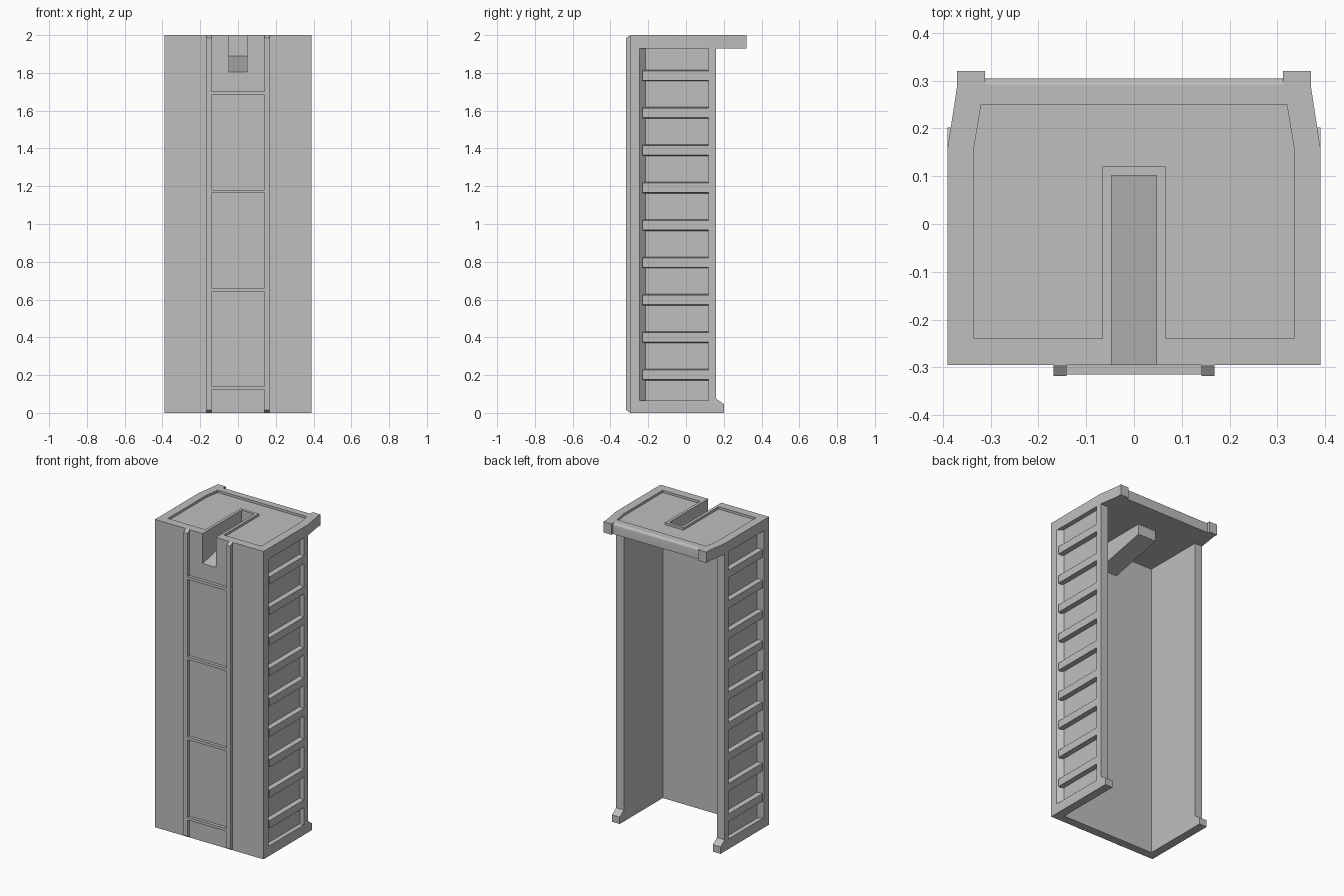
import bpy, bmesh, math
from mathutils import Vector

cube = bpy.data.objects.get("Cube")
if cube:
    bpy.data.objects.remove(cube, do_unlink=True)

grey = bpy.data.materials.new("plain_grey")
grey.use_nodes = True
COLOUR = (0.52, 0.52, 0.52, 1)
grey.diffuse_color = COLOUR
grey.node_tree.nodes["Principled BSDF"].inputs["Base Color"].default_value = COLOUR


def prism(name, outline, axis, lo, hi):
    """Extrude a flat outline along an axis; the outline lists the other two axes in order."""
    bm = bmesh.new()
    verts = []
    for point in outline:
        co = list(point)
        co.insert("xyz".index(axis), lo)
        verts.append(bm.verts.new(co))
    face = bm.faces.new(verts)
    grown = bmesh.ops.extrude_face_region(bm, geom=[face])["geom"]
    shift = Vector([hi - lo if a == axis else 0 for a in "xyz"])
    bmesh.ops.translate(bm, vec=shift, verts=[g for g in grown if isinstance(g, bmesh.types.BMVert)])
    bmesh.ops.recalc_face_normals(bm, faces=bm.faces)
    mesh = bpy.data.meshes.new(name)
    bm.to_mesh(mesh)
    bm.free()
    mesh.materials.append(grey)
    obj = bpy.data.objects.new(name, mesh)
    bpy.context.collection.objects.link(obj)
    return obj


def box(name, x, y, z):
    return prism(name, [(x[0], y[0]), (x[1], y[0]), (x[1], y[1]), (x[0], y[1])], "z", *z)


def cut(obj, cutter):
    """Subtract a cutter and throw it away."""
    cutter.hide_render = True
    mod = obj.modifiers.new("cut", "BOOLEAN")
    mod.operation = "DIFFERENCE"
    mod.solver = "EXACT"
    mod.object = cutter
    bpy.context.view_layer.objects.active = obj
    bpy.ops.object.modifier_apply(modifier=mod.name)
    bpy.data.objects.remove(cutter, do_unlink=True)


def mirrored(points):
    return [(-x, y) for x, y in reversed(points)]


def slot_cutter():
    profile = [(-0.4, 1.783), (-0.295, 1.805), (0.102, 1.89), (0.102, 2.1), (-0.4, 2.1)]
    return prism("slot_cutter", profile, "x", -0.047, 0.047)


WALL = 0.335   # inner face of the side walls
FRONT = -0.295
LID = 1.93     # underside of the top plate

# Shell: tapered outline, hollowed from behind and below, leaving an overhanging top plate
half = [(0.39, FRONT), (0.39, 0.16), (0.37, 0.29), (0.37, 0.305)]
shell = prism("shell", half + mirrored(half), "z", 0, 2)
cut(shell, box("back_cutter", (-1, 1), (0.16, 1), (-0.1, LID)))
cut(shell, box("inside_cutter", (-WALL, WALL), (-0.24, 0.5), (-0.1, LID)))
cut(shell, slot_cutter())

# Shallow panel in the top, leaving a rim round the slot
half = [(0.066, 0.12), (0.066, -0.24), (WALL, -0.24), (WALL, 0.16), (0.32, 0.25)]
cut(shell, prism("top_panel_cutter", half + mirrored(half), "z", 1.985, 2.1))

# Side recesses with one sloping edge
recess = [(0.45, -0.245), (0.39, -0.245), (0.36, -0.215), (0.36, 0.12), (0.45, 0.12)]
for outline in (recess, mirrored(recess)):
    cut(shell, prism("side_cutter", outline, "z", 0.065, LID))

# Rounded rear top edge
bm = bmesh.new()
bm.from_mesh(shell.data)
rear = [e for e in bm.edges if all(v.co.y > 0.3 and v.co.z > 1.99 for v in e.verts)]
bmesh.ops.bevel(bm, geom=rear, offset=0.015, segments=4, profile=0.5, affect="EDGES")
bm.to_mesh(shell.data)
bm.free()

# Sloping chute under the slot
chute = prism("slot_chute", [(-0.24, 1.785), (0.12, 1.862), (0.12, LID), (-0.24, LID)], "x", -0.066, 0.066)
cut(chute, slot_cutter())

# Front rungs
for i in range(4):
    z = 0.13 + i * 0.521
    box(f"front_rung_{i + 1}", (-0.142, 0.142), (-0.315, FRONT), (z - 0.009, z + 0.009))

for side, s in (("left", 1), ("right", -1)):
    def span(a, b):
        return sorted((s * a, s * b))

    # Front rail with chamfered ends
    prism(f"{side}_rail", [(FRONT, 0), (-0.318, 0.016), (-0.318, 1.984), (FRONT, 2)],
          "x", *span(0.141, 0.168))

    # Side ribs
    for i in range(9):
        z = 0.202 + i * 0.198
        prism(f"{side}_rib_{i + 1}",
              [(0.355 * s, z - 0.031), (0.389 * s, z - 0.025), (0.389 * s, z + 0.025), (0.355 * s, z + 0.031)],
              "y", -0.23, 0.12)

    # Rear lugs at the top and the foot
    box(f"{side}_top_lug", span(0.312, 0.37), (0.28, 0.32), (LID, 2))
    prism(f"{side}_foot_lug", [(0.16, 0), (0.202, 0), (0.202, 0.045), (0.16, 0.075)],
          "x", *span(WALL, 0.39))

# Smooth only the rounded edge
bpy.ops.object.select_all(action="DESELECT")
shell.select_set(True)
bpy.context.view_layer.objects.active = shell
bpy.ops.object.shade_smooth_by_angle(angle=math.radians(30))
